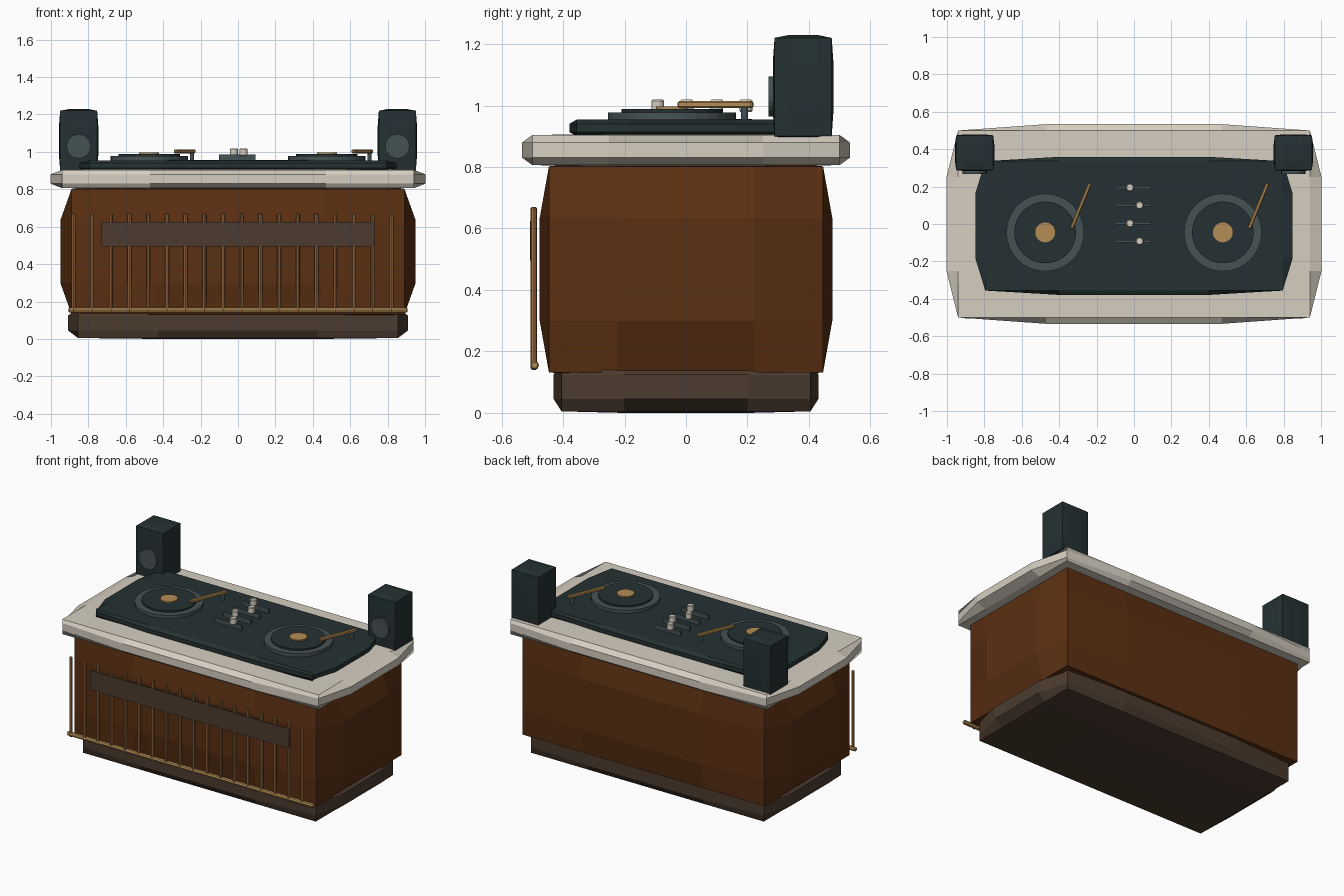
import bpy, bmesh, math
from mathutils import Vector

if "Cube" in bpy.data.objects:
    bpy.data.objects.remove(bpy.data.objects["Cube"])


def material(name, r, g, b):
    m = bpy.data.materials.new(name)
    m.diffuse_color = (r, g, b, 1)
    m.use_nodes = True
    m.node_tree.nodes["Principled BSDF"].inputs["Base Color"].default_value = m.diffuse_color
    return m


WOOD = material("warm wood", 0.105, 0.029, 0.006)
DARK_WOOD = material("dark wood", 0.072, 0.044, 0.028)
CREAM = material("cream stone", 0.67, 0.62, 0.53)
DARK = material("dark slate", 0.018, 0.031, 0.033)
GREY = material("slate grey", 0.060, 0.085, 0.088)
GOLD = material("brass", 0.46, 0.27, 0.09)
COPPER = material("copper", 0.36, 0.16, 0.055)


def finish(name, bm, mat, loc):
    bmesh.ops.recalc_face_normals(bm, faces=bm.faces)
    me = bpy.data.meshes.new(name)
    bm.to_mesh(me)
    bm.free()
    me.materials.append(mat)
    ob = bpy.data.objects.new(name, me)
    ob.location = loc
    bpy.context.collection.objects.link(ob)
    return ob


def pillow(name, mat, loc, half, bulge=0.067):
    """Box with straight edges whose faces are pushed outwards."""
    bm = bmesh.new()
    bmesh.ops.create_cube(bm, size=2)
    bmesh.ops.subdivide_edges(bm, edges=bm.edges[:], cuts=3, use_grid_fill=True)
    for v in bm.verts:
        outer = [i for i in range(3) if abs(v.co[i]) > 0.99]
        if len(outer) == 1:
            v.co[outer[0]] *= 1 + bulge
        v.co = Vector(v.co[i] * half[i] for i in range(3))
    return finish(name, bm, mat, loc)


def box(name, mat, loc, half, turn=0):
    bm = bmesh.new()
    bmesh.ops.create_cube(bm, size=2)
    for v in bm.verts:
        v.co = Vector(v.co[i] * half[i] for i in range(3))
    ob = finish(name, bm, mat, loc)
    ob.rotation_euler.z = turn
    return ob


def cylinder(name, mat, loc, radius, depth, axis="Z", sides=32, bevel=0):
    bm = bmesh.new()
    bmesh.ops.create_cone(bm, cap_ends=True, segments=sides, radius1=radius,
                          radius2=radius, depth=depth)
    if bevel:
        rims = [e for e in bm.edges if abs(e.verts[0].co.z - e.verts[1].co.z) < 1e-5]
        bmesh.ops.bevel(bm, geom=rims, offset=bevel, segments=1, affect="EDGES")
    ob = finish(name, bm, mat, loc)
    ob.rotation_euler = {"X": (0, math.pi / 2, 0), "Y": (math.pi / 2, 0, 0), "Z": (0, 0, 0)}[axis]
    return ob


# Cabinet: plinth, bulging body, counter slab and control deck
pillow("plinth", DARK_WOOD, (0, 0, 0.085), (0.855, 0.405, 0.080), 0.063)
pillow("cabinet_body", WOOD, (0, 0, 0.467), (0.89, 0.446, 0.335))
pillow("counter_top", CREAM, (0, 0, 0.855), (0.94, 0.50, 0.049))
pillow("control_deck", DARK, (0, -0.01, 0.927), (0.795, 0.346, 0.027))

# Front rods, foot rail and name board
for i in range(18):
    cylinder("front_rod", COPPER, (-0.88 + 0.1 * i, -0.495, 0.405), 0.0105, 0.53,
             sides=8, bevel=0.004)
cylinder("foot_rail", GOLD, (0, -0.492, 0.155), 0.014, 1.81, "X", 8, 0.004)
box("front_board", DARK_WOOD, (0, -0.503, 0.56), (0.73, 0.0045, 0.065))

# Two turntables, both with the arm on the right
for cx in (-0.475, 0.475):
    cylinder("platter", GREY, (cx, -0.045, 0.962), 0.208, 0.03)
    cylinder("record", DARK, (cx, -0.045, 0.975), 0.165, 0.026)
    cylinder("record_label", GOLD, (cx, -0.045, 0.985), 0.053, 0.022)
    start, end = Vector((cx + 0.14, -0.025)), Vector((cx + 0.24, 0.218))
    mid, span = (start + end) / 2, end - start
    arm = box("tone_arm", GOLD, (mid.x, mid.y, 1.003), (span.length / 2, 0.010, 0.011),
              math.atan2(span.y, span.x))
    edge = arm.modifiers.new("soft edges", "BEVEL")
    edge.width, edge.segments = 0.005, 1
    cylinder("arm_post", GREY, (cx + 0.229, 0.19, 0.975), 0.011, 0.04, sides=12)

# Mixer sliders between the turntables
for y, kx in ((0.195, -0.022), (0.1, 0.03), (0.003, -0.022), (-0.092, 0.03)):
    box("slider_track", GREY, (-0.004, y, 0.971), (0.098, 0.007, 0.015))
    cylinder("slider_knob", CREAM, (kx, y, 0.999), 0.021, 0.04, sides=16, bevel=0.004)

# Speakers at the back corners
for s in (-1, 1):
    pillow("speaker", DARK, (s * 0.852, 0.381, 1.06), (0.099, 0.093, 0.160), 0.06)
    cylinder("speaker_cone", GREY, (s * 0.852, 0.279, 1.03), 0.065, 0.022, "Y", 24)
